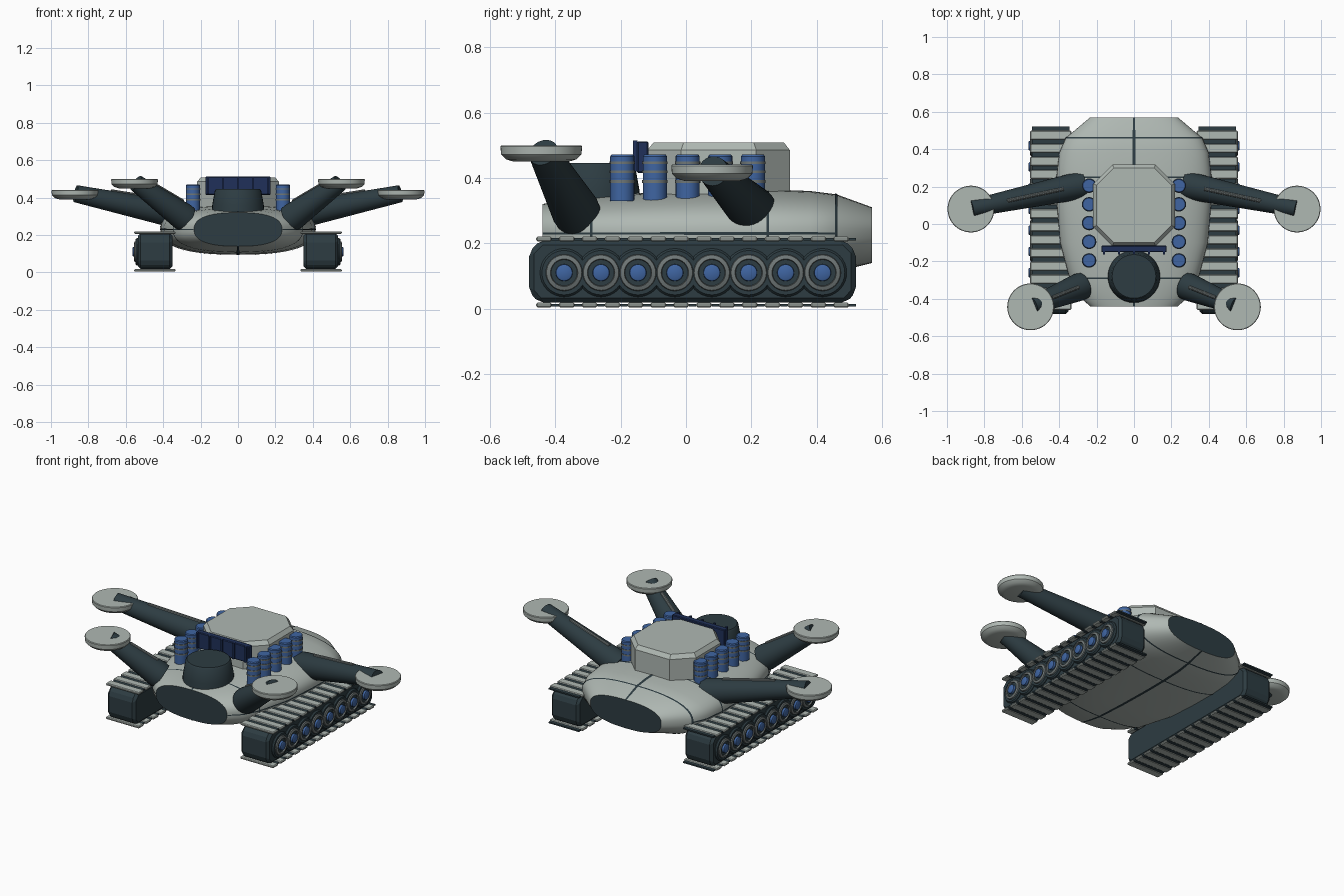
import bpy, bmesh
from math import sin, cos, pi, copysign
from mathutils import Vector, Matrix

cube = bpy.data.objects.get("Cube")
if cube:
    bpy.data.objects.remove(cube)


def material(name, rgb):
    m = bpy.data.materials.new(name)
    m.use_nodes = True
    m.diffuse_color = (*rgb, 1)
    m.node_tree.nodes["Principled BSDF"].inputs["Base Color"].default_value = (*rgb, 1)
    return m


LIGHT = material("pale_grey", (0.43, 0.48, 0.45))
DARK = material("dark_slate", (0.026, 0.045, 0.054))
MID = material("mid_grey", (0.16, 0.185, 0.185))
BLUE = material("blue", (0.05, 0.13, 0.36))
NAVY = material("navy", (0.014, 0.03, 0.1))


def finish(name, bm, mats, smooth=True, bevel=0):
    bmesh.ops.recalc_face_normals(bm, faces=bm.faces)
    me = bpy.data.meshes.new(name)
    bm.to_mesh(me)
    bm.free()
    for m in mats:
        me.materials.append(m)
    ob = bpy.data.objects.new(name, me)
    bpy.context.collection.objects.link(ob)
    if bevel:
        b = ob.modifiers.new("Bevel", "BEVEL")
        b.width, b.segments = bevel, 1
    if smooth:
        bpy.ops.object.select_all(action="DESELECT")
        ob.select_set(True)
        bpy.context.view_layer.objects.active = ob
        bpy.ops.object.shade_smooth_by_angle(angle=0.6)
    return ob


def box(name, lo, hi, mat, bevel=0):
    lo, hi = Vector(lo), Vector(hi)
    bm = bmesh.new()
    bmesh.ops.create_cube(bm, size=1)
    bmesh.ops.scale(bm, vec=hi - lo, verts=bm.verts)
    bmesh.ops.translate(bm, vec=(lo + hi) / 2, verts=bm.verts)
    return finish(name, bm, [mat], False, bevel)


def lathe(name, profile, mats, origin, axis=(0, 0, 1), bands=(), segs=32):
    """Revolve (radius, height) points; bands gives a material index per step."""
    bm = bmesh.new()
    rings = [[bm.verts.new((r * cos(2 * pi * i / segs), r * sin(2 * pi * i / segs), h))
              for i in range(segs)] for r, h in profile]
    for k in range(len(rings) - 1):
        for i in range(segs):
            j = (i + 1) % segs
            f = bm.faces.new((rings[k][i], rings[k][j], rings[k + 1][j], rings[k + 1][i]))
            f.material_index = bands[k] if bands else 0
    bm.faces.new(rings[0])
    top = bm.faces.new(rings[-1])
    top.material_index = bands[-1] if bands else 0
    rot = Vector(axis).to_track_quat("Z", "Y").to_matrix().to_4x4()
    bm.transform(Matrix.Translation(origin) @ rot)
    return finish(name, bm, mats)


def prism(name, outline, x0, x1, mat, bevel=0):
    """Extrude a (y, z) outline along x."""
    bm = bmesh.new()
    face = bm.faces.new([bm.verts.new((x0, y, z)) for y, z in outline])
    ext = bmesh.ops.extrude_face_region(bm, geom=[face])
    bmesh.ops.translate(bm, vec=(x1 - x0, 0, 0),
                        verts=[v for v in ext["geom"] if isinstance(v, bmesh.types.BMVert)])
    return finish(name, bm, [mat], False, bevel)


# Hull stations: y, half width, bottom, top
HULL = [(-0.44, .235, .14, .32), (-0.38, .30, .125, .332), (-0.29, .345, .11, .342),
        (-0.1, .395, .1, .356), (0.1, .412, .095, .365), (0.25, .415, .095, .365),
        (0.38, .40, .1, .36), (0.46, .365, .112, .35), (0.57, .235, .14, .31)]
MIDZ = 0.23


def hull_point(y, a, lift=0):
    for p, q in zip(HULL, HULL[1:]):
        if y <= q[0] + 1e-6:
            break
    t = (y - p[0]) / (q[0] - p[0])
    w, zb, zt = (p[i] + (q[i] - p[i]) * t for i in (1, 2, 3))
    c, s = cos(a), sin(a)
    h = (zt - MIDZ if s > 0 else MIDZ - zb) + lift
    power = 0.8
    return Vector(((w + lift) * copysign(abs(c) ** power, c), y,
                   MIDZ + h * copysign(abs(s) ** power, s)))


def hull_patch(name, ys, angles, mats, lift=0, caps=False):
    bm = bmesh.new()
    rows = [[bm.verts.new(hull_point(y, a, lift)) for a in angles] for y in ys]
    for r, s in zip(rows, rows[1:]):
        for i in range(len(angles) - 1):
            bm.faces.new((r[i], r[i + 1], s[i + 1], s[i]))
    if caps:
        bmesh.ops.remove_doubles(bm, verts=bm.verts, dist=1e-5)
        for f in bmesh.ops.holes_fill(bm, edges=[e for e in bm.edges if e.is_boundary])["faces"]:
            f.material_index = 1
    return finish(name, bm, mats)


FULL = [2 * pi * i / 64 for i in range(65)]
STATIONS = [s[0] for s in HULL]
hull_patch("hull", STATIONS, FULL, [LIGHT, DARK], caps=True)
# Dark panel seams around and along the hull
for y in (-0.29, 0.25, 0.46):
    hull_patch("hull_ring_seam", (y - 0.004, y, y + 0.004), FULL, [DARK], 0.002)
for label, a, w in (("top", pi / 2, .008), ("bottom", -pi / 2, .008),
                    ("left", 0, .012), ("right", pi, .012)):
    hull_patch("hull_seam_" + label, STATIONS if w < .01 else STATIONS[:-1],
               (a - w, a, a + w), [DARK], 0.002)

# Octagonal upper block with a chamfered roof
bm = bmesh.new()
rings = []
for inset, z in ((0, .33), (0, .485), (.018, .508)):
    w, n = .218 - inset, .115 - inset * .4
    rings.append([bm.verts.new((x, y + 0.1, z)) for x, y in
                  ((w, n), (n, w), (-n, w), (-w, n), (-w, -n), (-n, -w), (n, -w), (w, -n))])
for a, b in zip(rings, rings[1:]):
    for i in range(8):
        bm.faces.new((a[i], a[(i + 1) % 8], b[(i + 1) % 8], b[i]))
bm.faces.new(rings[0])
bm.faces.new(rings[-1])
finish("upper_block", bm, [LIGHT], False)

# Front drum and ribbed screen
lathe("front_drum", [(.142, .31), (.138, .36), (.124, .438), (.117, .446)],
      [DARK], (0, -0.28, 0))
box("screen", (-.175, -.15, .415), (.175, -.115, .512), NAVY, .004)
for i in range(5):
    x = (i - 2) * 0.08
    box("screen_rib", (x - .006, -.162, .42), (x + .006, -.148, .514), NAVY)

# Banded canisters
CAN = [(.037, .33), (.037, .385), (.039, .385), (.039, .393), (.037, .393), (.037, .415),
       (.039, .415), (.039, .423), (.037, .423), (.037, .443), (.039, .443), (.039, .45),
       (.037, .45), (.037, .466), (.033, .471)]
CAN_BANDS = [0] + [1, 1, 1, 0] * 3 + [0, 0]
PAD = [(.085, -.05), (.108, -.043), (.123, -.028), (.125, -.004), (.122, 0)]
WHEEL = [(.074, 0), (.074, .012), (.068, .02), (.056, .02), (.054, .026), (.042, .03),
         (.040, .022), (.026, .022), (.025, .034), (.02, .037)]
WHEEL_BANDS = [0, 0, 0, 1, 1, 1, 0, 2, 2, 2]
TRACK = [(-.48, .05), (-.45, .018), (.49, .018), (.52, .05), (.52, .175),
         (.485, .21), (-.445, .21), (-.48, .175)]

for s, side in ((1, "left"), (-1, "right")):
    for i in range(5):
        lathe(side + "_canister", CAN, [BLUE, MID], (s * .24, i * .1 - .195, 0),
              bands=CAN_BANDS, segs=20)

    # Tapered arms, each with a strut on top and a round pad
    for end, base, tip, pad in (
            ("front", (.275, -.33, .285), (.545, -.437, .478), (.553, -.443, .5)),
            ("rear", (.27, .21, .295), (.868, .083, .421), (.872, .08, .441))):
        base, tip = Vector((s * base[0], *base[1:])), Vector((s * tip[0], *tip[1:]))
        run = tip - base
        name = side + "_" + end
        lathe(name + "_arm", [(.072, 0), (.074, .03), (.046, run.length)], [DARK], base, run)
        up = run.cross(Vector((0, 0, 1))).cross(run).normalized()
        a, b = base + run * .2 + up * .068, base + run * .7 + up * .053
        lathe(name + "_arm_strut", [(.01, 0), (.01, (b - a).length)], [MID], a, b - a, segs=10)
        lathe(name + "_pad", PAD, [LIGHT], (s * pad[0], pad[1], pad[2]), segs=48)

    # Track unit: body, tread plates and road wheels
    prism(side + "_track_body", TRACK, s * .35, s * .535, DARK, .015)
    for i in range(14):
        y = -.435 + i * .07
        for z in (.004, .206):
            box(side + "_tread_plate", (s * .445 - .11, y - .024, z),
                (s * .445 + .11, y + .024, z + .014), LIGHT, .004)
            box(side + "_tread_link", (s * .445 - .1, y + .024, z + .002),
                (s * .445 + .1, y + .046, z + .01), DARK)
    for i in range(8):
        lathe(side + "_road_wheel", WHEEL, [DARK, MID, BLUE],
              (s * .527, -.373 + i * .113, .11), (s, 0, 0), WHEEL_BANDS)
